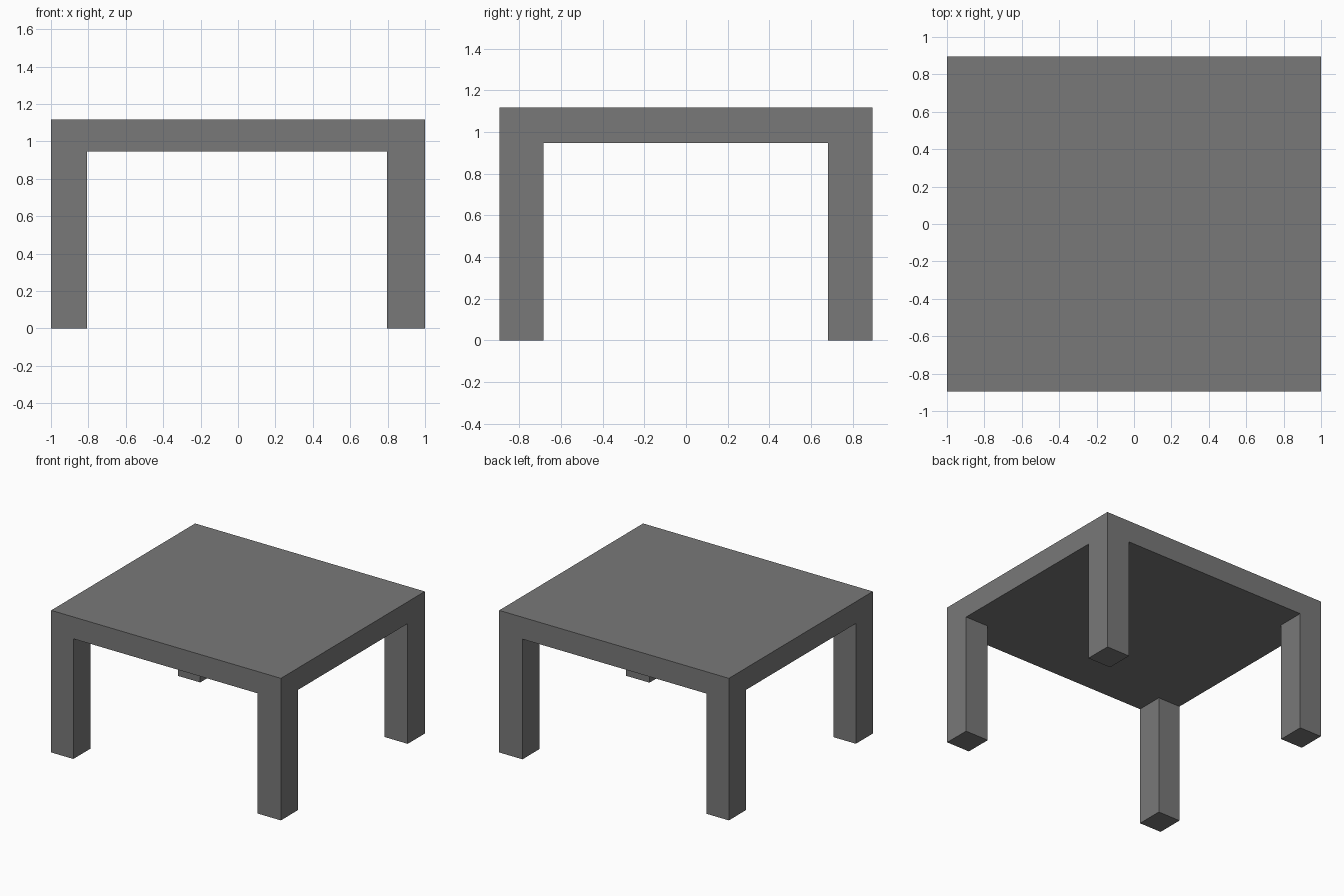
import bpy
from mathutils import Vector

cube = bpy.data.objects.get("Cube")
if cube:
    bpy.data.objects.remove(cube, do_unlink=True)

# Single flat grey
GREY = (0.19, 0.19, 0.19, 1)
grey = bpy.data.materials.new("dark grey")
grey.use_nodes = True
grey.diffuse_color = GREY
grey.node_tree.nodes["Principled BSDF"].inputs["Base Color"].default_value = GREY

HALF_X, HALF_Y = 1.0, 0.895
UNDERSIDE, TOP = 0.946, 1.118
INNER_X = {"right": -0.807, "left": 0.797}
INNER_Y = {"front": -0.684, "back": 0.682}


def table_profile():
    """Outline of the table plan split at the inner leg edges."""
    xs = (-HALF_X, INNER_X["right"], INNER_X["left"], HALF_X)
    ys = (-HALF_Y, INNER_Y["front"], INNER_Y["back"], HALF_Y)
    return xs, ys


def add_box(name, low, high):
    low, high = Vector(low), Vector(high)
    bpy.ops.mesh.primitive_cube_add(size=1, location=(low + high) / 2)
    box = bpy.context.object
    box.name = name
    box.scale = high - low
    bpy.ops.object.transform_apply(location=False, rotation=False, scale=True)
    box.data.materials.append(grey)
    return box


# Table top as one slab
xs, ys = table_profile()
add_box("table_top", (xs[0], ys[0], UNDERSIDE), (xs[-1], ys[-1], TOP))

# Four corner legs, flush with the edges of the top
for side, i in (("right", 0), ("left", 2)):
    for end, j in (("front", 0), ("back", 2)):
        add_box(f"{end}_{side}_leg",
                (xs[i], ys[j], 0), (xs[i + 1], ys[j + 1], UNDERSIDE))
